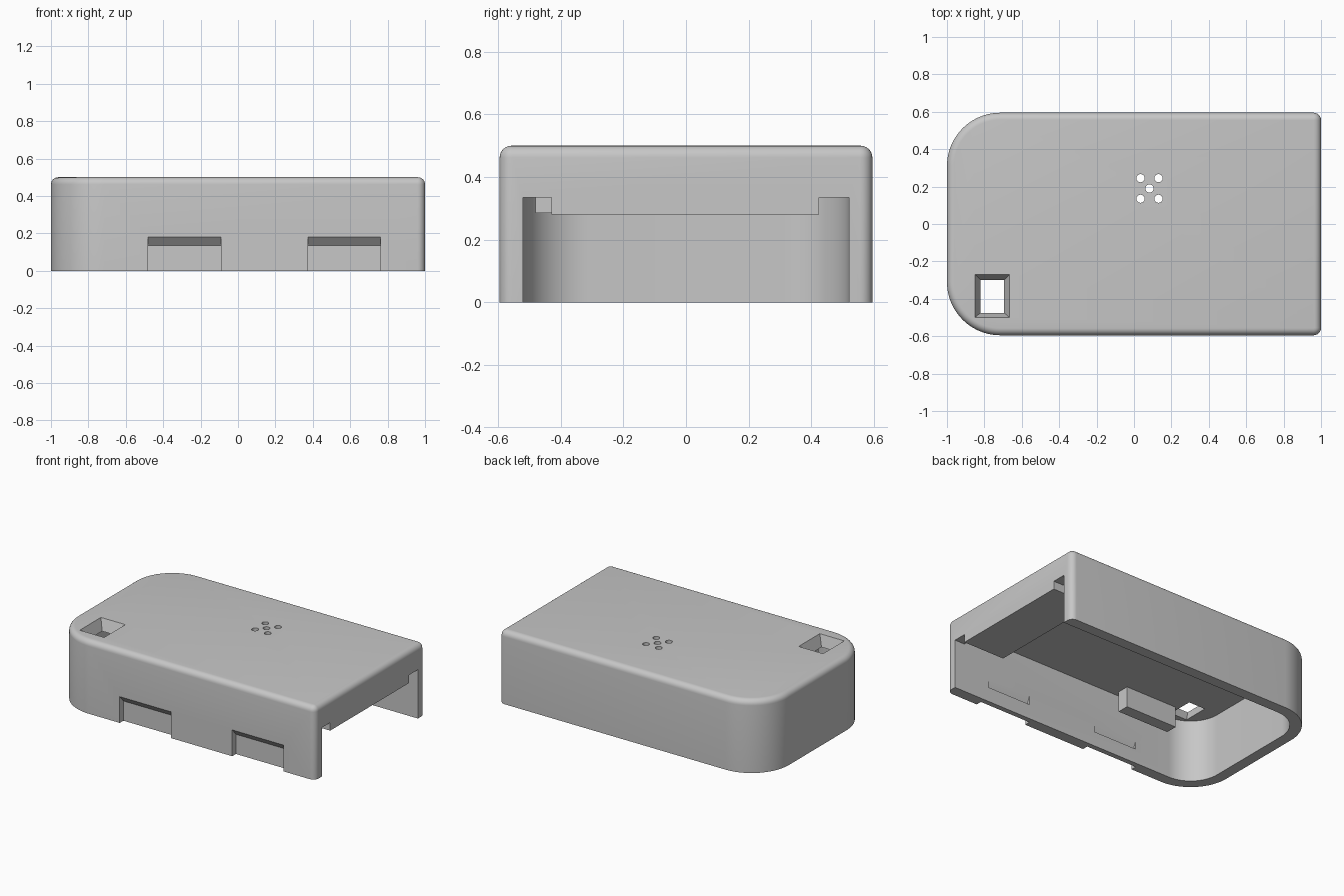
import bpy
import bmesh
from math import sin, cos, pi

if "Cube" in bpy.data.objects:
    bpy.data.objects.remove(bpy.data.objects["Cube"])

grey = bpy.data.materials.new("light grey plastic")
grey.use_nodes = True
colour = (0.57, 0.57, 0.57, 1)
grey.diffuse_color = colour
grey.node_tree.nodes["Principled BSDF"].inputs["Base Color"].default_value = colour


def loft(name, rings):
    """Closed solid through matching rings of points."""
    bm = bmesh.new()
    loops = [[bm.verts.new(p) for p in ring] for ring in rings]
    n = len(loops[0])
    for a, b in zip(loops, loops[1:]):
        for i in range(n):
            j = (i + 1) % n
            bm.faces.new((a[i], a[j], b[j], b[i]))
    bm.faces.new(loops[0])
    bm.faces.new(loops[-1])
    bmesh.ops.recalc_face_normals(bm, faces=bm.faces)
    mesh = bpy.data.meshes.new(name)
    bm.to_mesh(mesh)
    bm.free()
    mesh.materials.append(grey)
    ob = bpy.data.objects.new(name, mesh)
    bpy.context.collection.objects.link(ob)
    return ob


def rect(x0, x1, y0, y1, z):
    return [(x0, y0, z), (x1, y0, z), (x1, y1, z), (x0, y1, z)]


def box(name, x0, x1, y0, y1, z0, z1):
    return loft(name, [rect(x0, x1, y0, y1, z) for z in (z0, z1)])


def bar(name, profile, x0, x1):
    """Prism along x from a y-z profile."""
    return loft(name, [[(x, y, z) for y, z in profile] for x in (x0, x1)])


def outline(x0, x1, half, r_left, r_right, z, inset=0):
    """Plan outline with large left corners and small right corners."""
    corners = [(x1, half, r_right, 0), (x0, half, r_left, 1),
               (x0, -half, r_left, 2), (x1, -half, r_right, 3)]
    pts = []
    for x, y, r, quarter in corners:
        cx = x - r if x == x1 else x + r
        cy = y - r if y > 0 else y + r
        steps = 20 if r > 0.1 else 6
        for i in range(steps + 1):
            a = (quarter + i / steps) * pi / 2
            pts.append((cx + (r - inset) * cos(a), cy + (r - inset) * sin(a), z))
    return pts


def cut(target, tool):
    mod = target.modifiers.new("cut", 'BOOLEAN')
    mod.operation = 'DIFFERENCE'
    mod.solver = 'EXACT'
    mod.object = tool
    bpy.context.view_layer.objects.active = target
    bpy.ops.object.modifier_apply(modifier=mod.name)
    bpy.data.objects.remove(tool)


# Outer body with a rounded top edge
HALF, TOP, FILLET = 0.595, 0.5, 0.038
rings = [outline(-1, 1, HALF, 0.285, 0.04, 0)]
for k in range(7):
    a = k / 6 * pi / 2
    rings.append(outline(-1, 1, HALF, 0.285, 0.04,
                         TOP - FILLET + FILLET * sin(a), FILLET * (1 - cos(a))))
shell = loft("case_shell", rings)

# Cavity open below and at the right end, leaving lintel, tab and rib
cavity = loft("cavity", [outline(-0.925, 1.1, 0.52, 0.21, 0.02, z) for z in (-0.1, 0.425)])
cut(cavity, box("end_lintel", 0.925, 1.2, -0.7, 0.7, 0.335, 0.6))
cut(cavity, box("end_tab", 0.69, 1.3, -0.43, 0.425, 0.28, 0.65))
cut(cavity, box("inner_rib", -0.67, -0.28, -0.48, -0.4, 0.285, 0.7))
cut(shell, cavity)

# Front clip recesses and the snap grooves behind them
for x in (-0.285, 0.568):
    cut(shell, bar("clip_recess", [(-0.7, -0.1), (-0.555, -0.1),
                                   (-0.555, 0.135), (-0.7, 0.298)], x - 0.195, x + 0.195))
    cut(shell, bar("snap_groove", [(-0.5, 0.1), (-0.545, 0.1), (-0.5, 0.208)],
                   x - 0.165, x + 0.165))

# Tapered window
cut(shell, loft("window", [rect(-0.812, -0.703, -0.468, -0.308, 0.405),
                           rect(-0.858, -0.657, -0.506, -0.262, 0.52)]))

# Sound holes
for dx, dy in [(0, 0), (1, 1), (1, -1), (-1, 1), (-1, -1)]:
    cx, cy = 0.083 + dx * 0.048, 0.19 + dy * 0.055
    cut(shell, loft("sound_hole", [[(cx + 0.022 * cos(i * pi / 8), cy + 0.022 * sin(i * pi / 8), z)
                                    for i in range(16)] for z in (0.38, 0.6)]))

bpy.ops.object.select_all(action='DESELECT')
shell.select_set(True)
bpy.context.view_layer.objects.active = shell
bpy.ops.object.shade_smooth_by_angle(angle=pi / 6)
